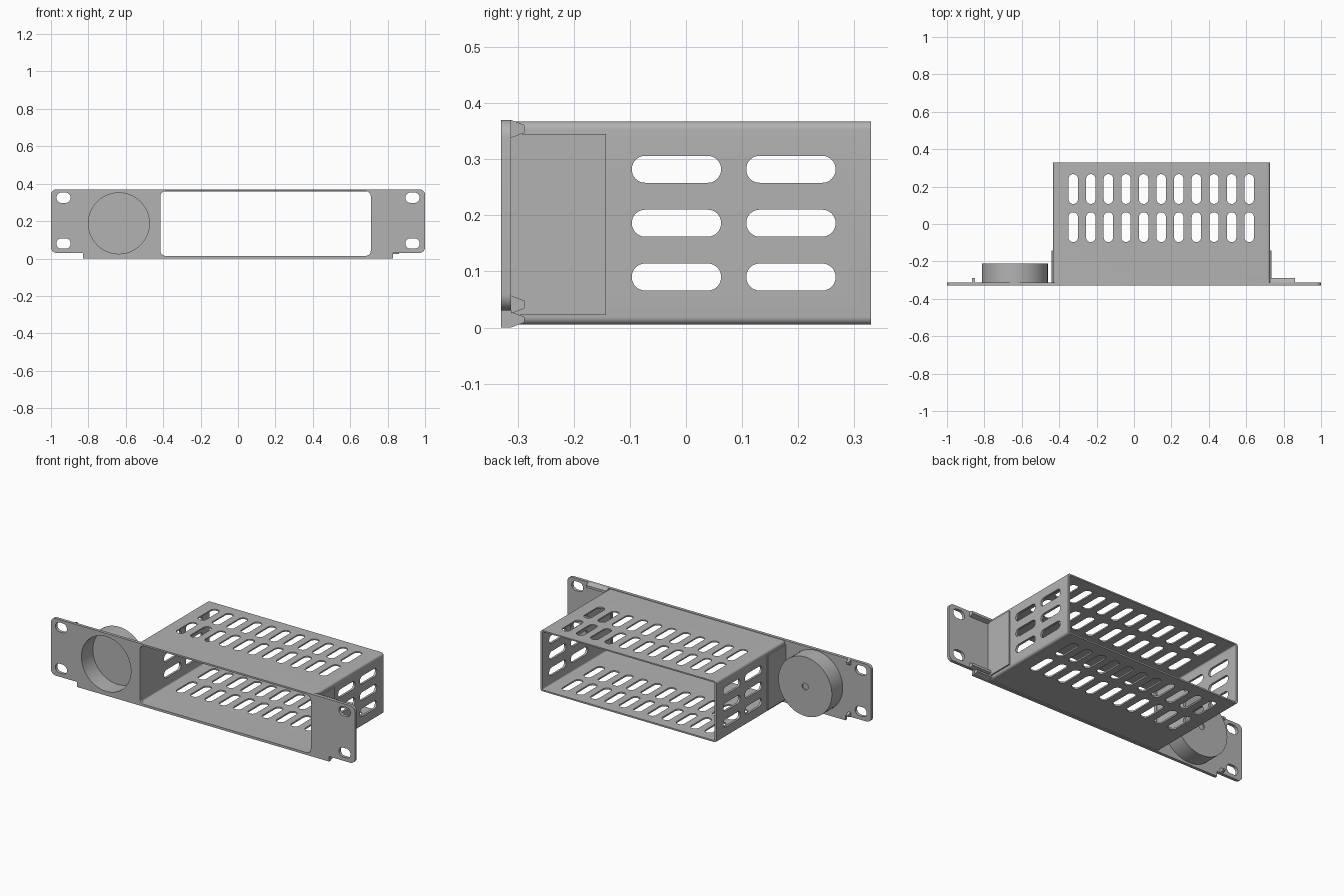
import bpy, bmesh, math

cube = bpy.data.objects.get("Cube")
if cube:
    bpy.data.objects.remove(cube, do_unlink=True)

grey = bpy.data.materials.new("plain grey")
grey.use_nodes = True
grey.diffuse_color = (0.45, 0.45, 0.45, 1)
grey.node_tree.nodes["Principled BSDF"].inputs["Base Color"].default_value = (0.45, 0.45, 0.45, 1)

PLACE = {"x": lambda a, b, d: (d, a, b),
         "y": lambda a, b, d: (a, d, b),
         "z": lambda a, b, d: (a, b, d)}


def rounded(a0, a1, b0, b1, r, n=8):
    """Rounded rectangle outline, corner by corner anticlockwise."""
    pts = []
    corners = [(a1 - r, b1 - r), (a0 + r, b1 - r), (a0 + r, b0 + r), (a1 - r, b0 + r)]
    for k, (ca, cb) in enumerate(corners):
        for i in range(n + 1):
            t = math.pi / 2 * (k + i / n)
            pts.append((ca + r * math.cos(t), cb + r * math.sin(t)))
    return pts


def slot(a, b, w, h):
    r = min(w, h) / 2 - 0.0005
    return rounded(a - w / 2, a + w / 2, b - h / 2, b + h / 2, r)


def circle(a, b, r, n=64):
    return [(a + r * math.cos(2 * math.pi * i / n), b + r * math.sin(2 * math.pi * i / n)) for i in range(n)]


def prisms(name, outlines, axis, lo, hi):
    """Extrude each outline along the axis into one object."""
    bm = bmesh.new()
    for pts in outlines:
        ends = [[bm.verts.new(PLACE[axis](a, b, d)) for a, b in pts] for d in (lo, hi)]
        bm.faces.new(ends[0])
        bm.faces.new(ends[1])
        for i in range(len(pts)):
            j = (i + 1) % len(pts)
            bm.faces.new((ends[0][i], ends[0][j], ends[1][j], ends[1][i]))
    bmesh.ops.recalc_face_normals(bm, faces=bm.faces)
    mesh = bpy.data.meshes.new(name)
    bm.to_mesh(mesh)
    bm.free()
    mesh.materials.append(grey)
    ob = bpy.data.objects.new(name, mesh)
    bpy.context.collection.objects.link(ob)
    return ob


def select(ob):
    bpy.ops.object.select_all(action="DESELECT")
    ob.select_set(True)
    bpy.context.view_layer.objects.active = ob


def cut(ob, outlines, axis, lo, hi):
    cutter = prisms("cutter", outlines, axis, lo, hi)
    cutter.hide_render = True
    mod = ob.modifiers.new("cut", "BOOLEAN")
    mod.operation, mod.solver, mod.object = "DIFFERENCE", "EXACT", cutter
    select(ob)
    bpy.ops.object.modifier_apply(modifier=mod.name)
    bpy.data.objects.remove(cutter, do_unlink=True)


def smooth(ob):
    select(ob)
    bpy.ops.object.shade_smooth_by_angle(angle=math.radians(30))


FRONT, BACK = -0.33, -0.312
LEFT, RIGHT = 0.727, -0.432
CUP = (-0.637, 0.188)

# Front plate with stepped lower corners, ear slots, cup hole and bay opening
outline = rounded(-1, 1, 0.03, 0.37, 0.03)
step = [(-0.83, 0.03), (-0.83, 0), (0.83, 0), (0.83, 0.03)]
plate = prisms("front_plate", [outline[:27] + step + outline[27:]], "y", FRONT, BACK)
holes = [slot(x, z, 0.076, 0.055) for x in (-0.933, 0.933) for z in (0.325, 0.08)]
holes += [circle(*CUP, 0.163), rounded(-0.415, 0.71, 0.014, 0.36, 0.028)]
cut(plate, holes, "y", FRONT - 0.1, BACK + 0.1)
smooth(plate)

# Open-ended ventilated sleeve
sleeve = prisms("sleeve", [rounded(RIGHT, LEFT, 0.005, 0.367, 0.014)], "y", BACK, 0.33)
cut(sleeve, [rounded(RIGHT + 0.013, LEFT - 0.013, 0.014, 0.359, 0.008)], "y", -0.5, 0.5)
rows = (-0.017, 0.187)
cut(sleeve, [slot(-0.325 + 0.0941 * i, y, 0.05, 0.159) for i in range(11) for y in rows], "z", -0.2, 0.6)
cut(sleeve, [slot(y, z, 0.159, 0.048) for y in rows for z in (0.09, 0.186, 0.282)], "x", -0.7, 1)
smooth(sleeve)

# Thickened side pads next to the plate
for name, lo, hi in (("left_side_pad", LEFT - 0.001, LEFT + 0.008),
                     ("right_side_pad", RIGHT - 0.008, RIGHT + 0.001)):
    prisms(name, [[(BACK, 0.022), (-0.143, 0.022), (-0.143, 0.345), (BACK, 0.345)]], "x", lo, hi)

# Round cup behind the plate, open to the front, with a shallow dimple at the back
cup = prisms("cup", [circle(*CUP, 0.176)], "y", BACK, -0.21)
cut(cup, [circle(*CUP, 0.163)], "y", -0.4, -0.222)
cut(cup, [circle(*CUP, 0.02, 24)], "y", -0.217, -0.1)
smooth(cup)


# Tapered stiffening ribs on the back of the plate
def rib(name, z0, z1, x0, x1):
    t = 0.009
    prisms(name, [[(BACK, z0), (-0.288, z0 + t), (-0.288, z1 - t), (BACK, z1)]], "x", x0, x1)


rib("left_top_rib", 0.338, 0.37, LEFT, 0.86)
rib("left_bottom_rib", 0.025, 0.057, LEFT, 0.86)
rib("left_edge_rib", 0.0, 0.028, LEFT, 0.828)
rib("right_top_rib", 0.338, 0.37, -0.866, -0.85)
rib("right_bottom_rib", 0.03, 0.057, -0.866, -0.85)
